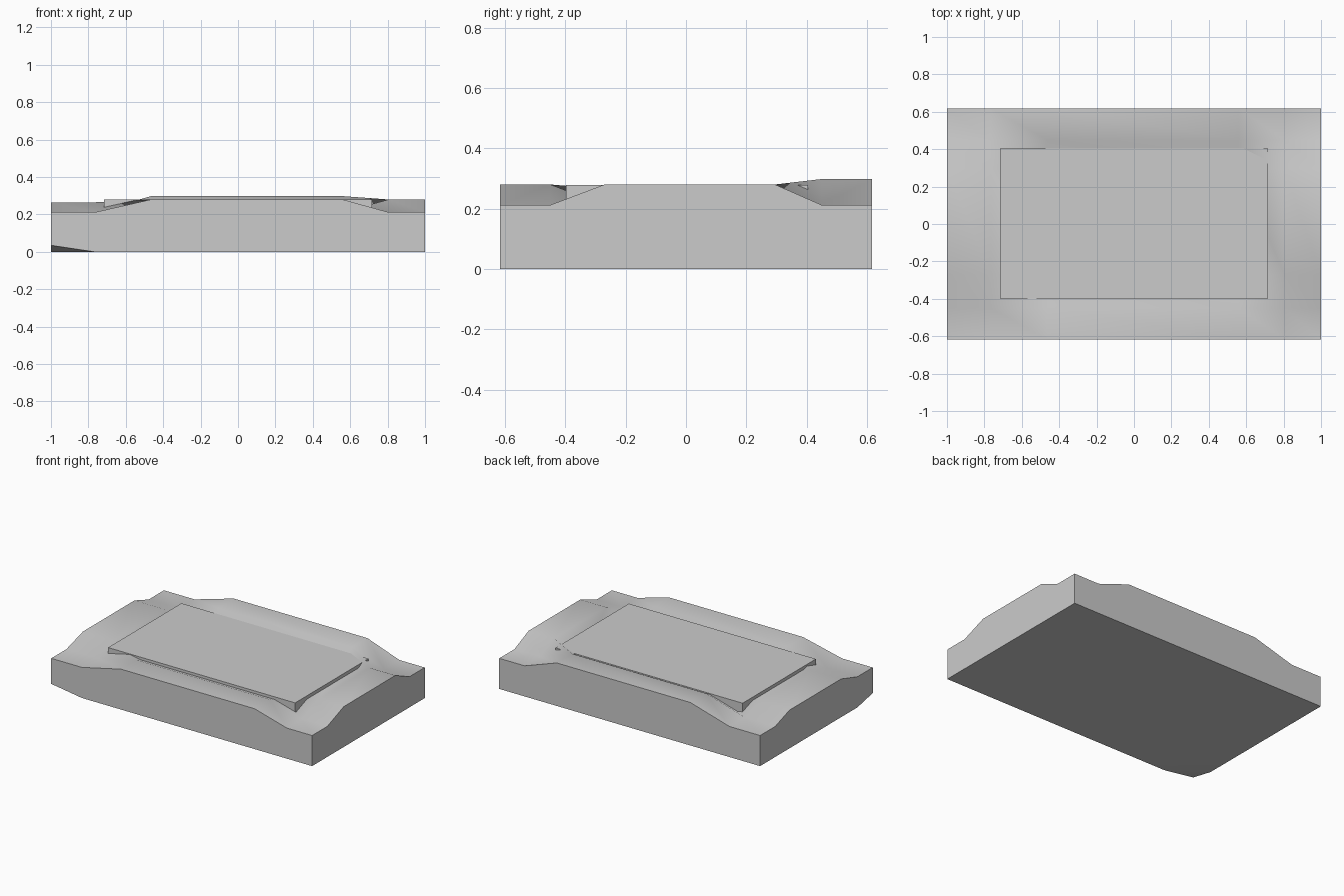
import bpy, bmesh

if "Cube" in bpy.data.objects:
    bpy.data.objects.remove(bpy.data.objects["Cube"])

XS = [-1.0, -0.765, -0.465, 0.56, 0.805, 1.0]
YS = [-0.617, -0.45, -0.27, 0.295, 0.45, 0.617]
LOW, FRONT, BACK, LEFT, RIGHT = 0.212, 0.28, 0.298, 0.265, 0.28


def top_height(i, j):
    # raised swell in the middle of each side, low corners and recess
    if i in (2, 3):
        return FRONT if j < 2 else BACK if j > 3 else LOW
    if j in (2, 3):
        return LEFT if i < 2 else RIGHT
    return LOW


def bottom_height(i, j):
    # one lifted corner underneath
    return 0.035 if (i, j) == (0, 0) else 0.0


def finish(bm, name, smooth):
    bmesh.ops.recalc_face_normals(bm, faces=bm.faces)
    me = bpy.data.meshes.new(name)
    bm.to_mesh(me)
    bm.free()
    ob = bpy.data.objects.new(name, me)
    bpy.context.collection.objects.link(ob)
    if smooth:
        bpy.context.view_layer.objects.active = ob
        ob.select_set(True)
        bpy.ops.object.shade_smooth_by_angle()
        ob.select_set(False)
    return ob


# cushion-like base slab
bm = bmesh.new()
layers = []
for height in (bottom_height, top_height):
    g = [[bm.verts.new((x, y, height(i, j))) for j, y in enumerate(YS)]
         for i, x in enumerate(XS)]
    for i in range(5):
        for j in range(5):
            bm.faces.new((g[i][j], g[i + 1][j], g[i][j + 1]))
            bm.faces.new((g[i + 1][j], g[i + 1][j + 1], g[i][j + 1]))
    layers.append(g)

# side walls
ring = ([(i, 0) for i in range(5)] + [(5, j) for j in range(5)]
        + [(i, 5) for i in range(5, 0, -1)] + [(0, j) for j in range(5, 0, -1)])
lo, hi = layers
for (a, b), (c, d) in zip(ring, ring[1:] + ring[:1]):
    bm.faces.new((lo[a][b], lo[c][d], hi[c][d], hi[a][b]))
finish(bm, "base_slab", True)

# flat plate set into the recess
bm = bmesh.new()
bmesh.ops.create_cube(bm, size=1.0)
bmesh.ops.scale(bm, vec=(1.434, 0.803, 0.067), verts=bm.verts)
bmesh.ops.translate(bm, vec=(0, 0.003, 0.2455), verts=bm.verts)
finish(bm, "top_plate", False)
